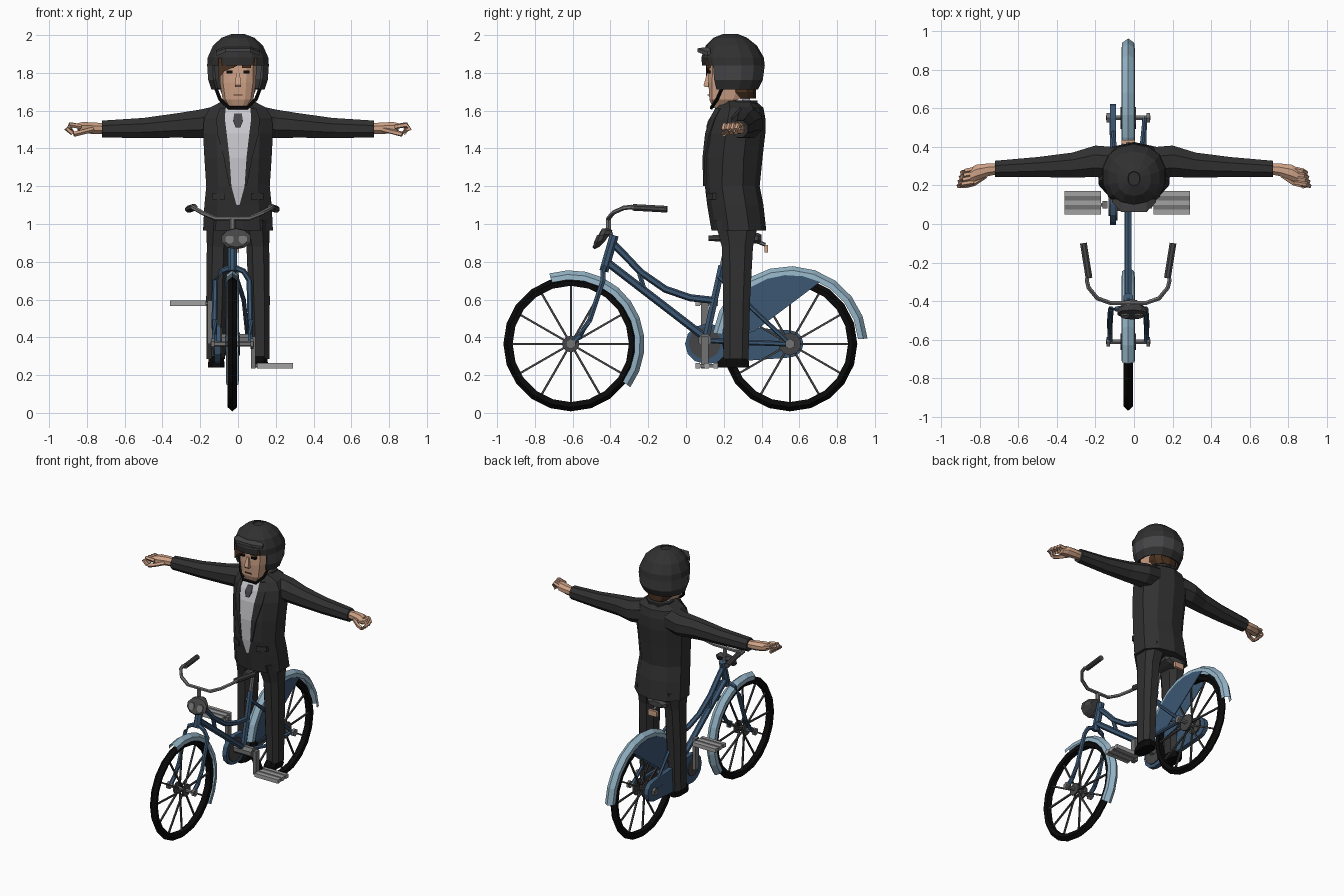
import bpy, bmesh, math
from mathutils import Vector as V

if "Cube" in bpy.data.objects:
    bpy.data.objects.remove(bpy.data.objects["Cube"])

COL = dict(suit=(.03, .03, .03), black=(.003, .003, .003), frame_blue=(.045, .095, .17),
           pale_blue=(.30, .46, .57), metal=(.17, .17, .17), dark_grey=(.06, .06, .063),
           shirt=(.58, .58, .61), skin=(.62, .36, .24), hair=(.07, .032, .015), pedal_grey=(.36, .36, .36))
MAT = {}
for k, c in COL.items():
    MAT[k] = bpy.data.materials.new(k)
    MAT[k].diffuse_color = (*c, 1)
BX = -.03  # bicycle centre line


def make(name, verts, faces, mat, rule=None, mat2=None):
    """Mesh object; faces whose centre passes the rule take the second colour."""
    bm = bmesh.new()
    vs = [bm.verts.new(v) for v in verts]
    for f in faces:
        bm.faces.new([vs[i] for i in f])
    bmesh.ops.recalc_face_normals(bm, faces=bm.faces)
    if rule:
        for f in bm.faces:
            f.material_index = int(rule(f.calc_center_median()))
    me = bpy.data.meshes.new(name)
    bm.to_mesh(me)
    bm.free()
    me.materials.append(MAT[mat])
    if mat2:
        me.materials.append(MAT[mat2])
    ob = bpy.data.objects.new(name, me)
    bpy.context.collection.objects.link(ob)
    return ob


def loft(name, rings, mat, caps=True, wrap=True, loop=False, drop=None, **kw):
    n, m = len(rings[0]), len(rings)
    verts = [V(p) for r in rings for p in r]
    faces = []
    for i in range(m if loop else m - 1):
        for j in range(n if wrap else n - 1):
            a, b = i * n, (i + 1) % m * n
            k = (j + 1) % n
            faces.append((a + j, a + k, b + k, b + j))
    if drop:
        faces = [f for f in faces if not drop(sum((verts[i] for i in f), V()) / 4)]
    if caps and not loop:
        faces += [tuple(range(n)), tuple(range((m - 1) * n, m * n))]
    return make(name, verts, faces, mat, **kw)


def ring(c, u, v, n=8, p=1.0):
    """Super-ellipse ring around c, spanned by u and v."""
    c, u, v = V(c), V(u), V(v)
    out = []
    for i in range(n):
        a = 2 * math.pi * (i + .5) / n
        ca, sa = math.cos(a), math.sin(a)
        out.append(c + u * math.copysign(abs(ca) ** p, ca) + v * math.copysign(abs(sa) ** p, sa))
    return out


def tube(name, pts, r, mat, n=6):
    pts = [V(p) for p in pts]
    rings = []
    for i, p in enumerate(pts):
        d = (pts[min(i + 1, len(pts) - 1)] - pts[max(i - 1, 0)]).normalized()
        u = d.cross(V((0, 0, 1)) if abs(d.z) < .9 else V((1, 0, 0))).normalized()
        rings.append(ring(p, u * r, d.cross(u) * r, n))
    return loft(name, rings, mat)


def box(name, x, y, z, mat):
    return loft(name, [[(x[0], y[0], k), (x[1], y[0], k), (x[1], y[1], k), (x[0], y[1], k)] for k in z], mat)


def plate(name, x0, x1, yz, mat):
    """Side-on outline given thickness across x."""
    return loft(name, [[(x, *p) for p in yz] for x in (x0, x1)], mat)


def disc(name, x0, x1, y, z, r, mat, n=14):
    return loft(name, [ring((x, y, z), (0, r, 0), (0, 0, r), n) for x in (x0, x1)], mat)


def sweep(name, y, prof, a0, a1, n, mat, full=False):
    """Revolve (x, radius) profile about a wheel axle."""
    rings = []
    for i in range(n if full else n + 1):
        a = math.radians(a0 + (a1 - a0) * i / n)
        rings.append([(BX + x, y + r * math.cos(a), .365 + r * math.sin(a)) for x, r in prof])
    return loft(name, rings, mat, caps=False, wrap=full, loop=full)


# ---- wheels
for tag, y in (("front", -.61), ("rear", .55)):
    sweep(tag + "_tyre", y, [(0, .357), (.025, .335), (.02, .308), (-.02, .308), (-.025, .335)],
          0, 360, 20, "black", True)
    for i in range(12):
        a = math.pi * i / 6
        s = .016 * (-1) ** i
        d = V((0, math.cos(a), math.sin(a)))
        c = V((BX, y, .365))
        tube(tag + "_spoke", [c + d * .02 + V((s, 0, 0)), c + d * .315], .0075, "dark_grey", 4)
    tube(tag + "_axle", [(BX - .115, y, .365), (BX + .115, y, .365)], .014, "metal")
    for s in (-1, 1):
        disc(tag + "_flange", BX + s * .03, BX + s * .04, y, .365, .045 if y < 0 else .06, "dark_grey", 10)
        disc(tag + "_nut", BX + s * .095, BX + s * .112, y, .365, .028, "metal", 6)

# ---- mudguards and skirt guards
for tag, y, top, a0, a1 in (("front", -.61, .39, -36, 107), ("rear", .55, .412, 4, 172)):
    sweep(tag + "_mudguard", y, [(-.034, top - .05), (-.031, top - .022), (0, top), (.031, top - .022),
          (.034, top - .05)], a0, a1, 10, "pale_blue")
arc = [(.55 + .365 * math.cos(math.radians(a)), .365 + .365 * math.sin(math.radians(a))) for a in range(64, 171, 15)]
for s in (-1, 1):
    plate("skirt_guard", BX + s * .031, BX + s * .036, arc + [(.21, .40), (.36, .43)], "frame_blue")

# ---- frame
tube("head_tube", [(BX, -.38, .94), (BX, -.435, .75)], .026, "frame_blue", 8)
tube("upper_tube", [(BX, -.39, .90), (BX, -.32, .83), (BX, -.24, .745), (BX, -.11, .655), (BX, .02, .61), (BX, .15, .595)],
     .019, "frame_blue")
tube("down_tube", [(BX, -.42, .80), (BX, .1, .40)], .021, "frame_blue")
tube("tube_bridge", [(BX, -.25, .75), (BX, -.22, .65)], .014, "frame_blue")
tube("seat_tube", [(BX, .1, .37), (BX, .19, .78)], .021, "frame_blue")
tube("seat_post", [(BX, .19, .77), (BX, .22, .91)], .015, "metal")
disc("bottom_bracket", BX - .09, BX + .09, .1, .385, .036, "metal", 8)
for s in (-1, 1):
    tube("fork_blade", [(BX, -.43, .775), (BX + s * .06, -.44, .75), (BX + s * .09, -.44, .70), (BX + s * .095, -.51, .49),
         (BX + s * .095, -.56, .41), (BX + s * .095, -.61, .365)], .015, "frame_blue")
    tube("chain_stay", [(BX + s * .02, .1, .385), (BX + s * .08, .25, .375), (BX + s * .085, .55, .365)], .014, "frame_blue")
    tube("seat_stay", [(BX + s * .02, .175, .72), (BX + s * .06, .3, .6), (BX + s * .085, .55, .365)], .012, "frame_blue")

# ---- chain case, cranks and pedals
case = [(cy + r * math.cos(math.radians(a)), .365 + r * math.sin(math.radians(a)))
        for cy, r, rng in ((.10, .105, range(90, 271, 30)), (.55, .072, range(-90, 91, 30))) for a in rng]
plate("chain_case", -.125, -.092, case, "frame_blue")
disc("chain_case_cap", -.131, -.124, .1, .37, .06, "dark_grey")
disc("chain_ring", -.092, -.085, .1, .37, .085, "dark_grey")
for s, x0, z, xa in ((1, .10, .25, .08), (-1, -.36, .58, -.15)):
    box("crank_arm", (xa - .012, xa + .012), (.08, .12), sorted((z - s * .015, .385 + s * .02)), "metal")
    tube("pedal_spindle", [(xa, .1, z), (x0 + .095, .1, z)], .011, "metal")
    for i in range(5):
        h = .014 if i % 2 == 0 else .010
        y = .05 + i * .024
        box("pedal_bar", (x0, x0 + .19), (y, y + .024), (z - h, z + h), "pedal_grey" if i % 2 == 0 else "metal")

# ---- saddle and rear reflector
loft("saddle", [ring((BX, y, .925), (w, 0, 0), (0, 0, h), 8) for y, w, h in
     ((.12, .02, .015), (.2, .03, .022), (.3, .075, .028), (.38, .085, .03), (.4, .06, .02))], "dark_grey")
tube("reflector_bracket", [(BX, .37, .91), (BX, .42, .89)], .01, "metal")
box("reflector", (BX - .035, BX + .035), (.415, .435), (.85, .89), "skin")

# ---- handlebar and headlamp
tube("stem", [(BX, -.385, .92), (BX, -.41, .97), (BX, -.41, 1.03)], .016, "metal")
for s in (-1, 1):
    path = [(0, -.41, 1.03), (.09, -.41, 1.03), (.16, -.385, 1.06), (.205, -.33, 1.085), (.215, -.29, 1.09), (.205, -.26, 1.085)]
    tube("handlebar", [(BX + s * x, y, z) for x, y, z in path], .012, "metal")
    tube("grip", [(BX + s * .203, -.28, 1.088), (BX + s * .232, -.1, 1.078)], .019, "dark_grey", 8)
loft("headlamp", [ring((-.01, y, .925 + (y + .45) * .3), (w, 0, 0), (0, .02, h), 10) for y, w, h in
     ((-.475, .06, .04), (-.465, .08, .055), (-.44, .075, .05), (-.41, .04, .03))], "dark_grey")
for x in (-.045, .025):
    loft("lamp_lens", [ring((x, y, .92), (.024, 0, 0), (0, .01, .024), 8) for y in (-.48, -.468)], "metal")

# ---- jacket: rows of (height, half width, front, back, shirt half width)
ROWS = [(.965, .185, .135, .425, .03), (1.10, .178, .112, .41, .008), (1.20, .168, .10, .39, .035),
        (1.35, .178, .096, .405, .045), (1.48, .185, .11, .42, .06), (1.56, .18, .135, .42, .07),
        (1.615, .15, .165, .41, .065), (1.65, .085, .195, .37, .05)]
rings = []
for z, w, f, b, s in ROWS:
    m = (f + b) / 2
    h = [(s, f), (.62 * w, f + .025), (w, m - .055), (w, m + .055), (.62 * w, b - .025)]
    rings.append([(0, f, z)] + [(x, y, z) for x, y in h] + [(0, b, z)] + [(-x, y, z) for x, y in reversed(h)])
loft("jacket", rings, "suit", rule=lambda c: abs(c.x) < .01 and 0 or (abs(c.x) < .036 and c.y < .19 and c.z > 1.12 and c.z < 1.64),
     mat2="shirt")
# shirt panel fills the jacket opening
loft("shirt_front", [[(x, f - .004, z) for x in (-s, 0, s)] for z, w, f, b, s in ROWS[1:]], "shirt", caps=False, wrap=False)
for d in (-1, 1):
    lap = []
    for (z, w, f, b, s), wid in zip(ROWS[2:7], (.012, .03, .05, .045, .03)):
        slope = .025 / (.62 * w - s)
        lap.append([(d * s, f - .009, z), (d * (s + wid), f + wid * slope - .009, z), (d * (s + wid), f + .02, z), (d * s, f + .01, z)])
    loft("lapel", lap, "suit")
    # pocket flap
    loft("pocket_flap", [[(d * .07, .108, z), (d * .135, .14, z), (d * .135, .16, z), (d * .07, .13, z)] for z in (1.13, 1.165)], "suit")

    # arms
    loft("sleeve", [ring((d * x, y, z), (0, ry, 0), (0, 0, rz), 8) for x, y, z, ry, rz in
         ((.10, .315, 1.545, .09, .09), (.20, .325, 1.53, .088, .082), (.32, .305, 1.522, .07, .07),
          (.5, .295, 1.508, .056, .058), (.72, .285, 1.503, .046, .048))], "suit")
    # hands with half-curled fingers
    loft("hand", [ring((d * x, y, z), (0, ry, 0), (0, 0, rz), 8) for x, y, z, ry, rz in
         ((.71, .285, 1.505, .03, .03), (.76, .28, 1.507, .036, .033), (.82, .265, 1.51, .045, .032), (.85, .25, 1.51, .038, .026))], "skin")
    for i in range(4):
        y = .285 - i * .023
        tube("finger", [(d * .83, y, 1.515), (d * (.875 + .006 * i), y - .01, 1.525), (d * (.89 + .006 * i), y - .018, 1.505),
             (d * .875, y - .02, 1.48)], .013, "skin", 5)
    tube("thumb", [(d * .77, .25, 1.50), (d * .83, .21, 1.485), (d * .87, .20, 1.475)], .014, "skin", 5)

    # trousers and shoes
    loft("trouser_leg", [ring((d * x, y, z), (rx, 0, 0), (0, ry, 0), 8, .8) for z, x, y, rx, ry in
         ((1.02, .088, .27, .085, .125), (.88, .105, .272, .064, .088), (.6, .112, .268, .06, .076), (.285, .118, .265, .051, .07))], "suit")
    loft("shoe", [ring((d * .115, y, z), (w, 0, 0), (0, l, 0), 8, .7) for z, w, l, y in
         ((.24, .045, .09, .25), (.27, .045, .088, .25), (.325, .036, .05, .275))], "black")

# ---- collar, tie and neck
loft("neck", [ring((0, .265, z), (.062, 0, 0), (0, .065, 0), 8) for z in (1.56, 1.72)], "skin")
loft("shirt_collar", [ring((0, y, z), (r, 0, 0), (0, r, 0), 8) for y, z, r in ((.272, 1.61, .085), (.27, 1.665, .074))], "shirt")
loft("jacket_collar", [ring((0, y, z), (.098, 0, 0), (0, .085, 0), 8) for y, z in ((.295, 1.60), (.30, 1.655))], "suit")
loft("tie_knot", [[(-w, y, z), (w, y, z), (w, y + .03, z), (-w, y + .03, z)] for z, w, y in
     ((1.51, .012, .106), (1.545, .026, .116), (1.585, .02, .14))], "dark_grey")

# ---- head and face details
loft("head", [ring((0, (f + b) / 2, z), (w, 0, 0), (0, (b - f) / 2, 0), 12, .6) for z, w, f, b in
     ((1.615, .05, .14, .24), (1.66, .083, .122, .3), (1.75, .098, .116, .35), (1.87, .1, .12, .36))], "skin")
loft("nose", [[(-w, y, z), (w, y, z), (w, .14, z), (-w, .14, z)] for z, w, y in ((1.725, .017, .10), (1.735, .017, .093), (1.80, .009, .112))], "skin")
for d in (-1, 1):
    box("eye", sorted((d * .028, d * .062)), (.110, .13), (1.798, 1.813), "black")
    box("eyebrow", sorted((d * .022, d * .07)), (.108, .13), (1.825, 1.838), "hair")
box("mouth", (-.025, .025), (.115, .13), (1.68, 1.685), "hair")
loft("fringe", [[(x, .105, a), (x, .105, 1.88), (x, .18, 1.88), (x, .18, a)] for x, a in ((-.103, 1.77), (-.07, 1.81), (.02, 1.848), (.1, 1.84))], "hair")
loft("back_hair", [ring((0, .295, z), (w, 0, 0), (0, .075, 0), 10, .8) for z, w in ((1.665, .07), (1.70, .095), (1.78, .1))], "hair")

# ---- helmet with open face, grey band, peak and chin strap
shell = [ring((0, (f + b) / 2, z), (w, 0, 0), (0, (b - f) / 2, 0), 14, .9) for z, w, f, b in
         ((1.715, .138, .12, .375), (1.765, .155, .10, .40), (1.84, .16, .092, .41), (1.88, .157, .088, .405),
          (1.94, .13, .11, .37), (1.98, .085, .15, .32), (2.0, .03, .2, .27))]
helmet = loft("helmet", shell, "suit", caps=False, drop=lambda c: c.y < .165 and c.z < 1.855,
              rule=lambda c: 1.77 < c.z < 1.835, mat2="dark_grey")
solid = helmet.modifiers.new("thickness", "SOLIDIFY")
solid.thickness, solid.offset = .014, 0
make("helmet_crown", shell[-1], [tuple(range(14))], "suit")
loft("helmet_peak", [[(x, y, z), (x, .13, z + .01), (x, .13, z + .03), (x, y, z + .02)] for x, y, z in
     ((-.115, .115, 1.89), (-.065, .062, 1.91), (.065, .062, 1.91), (.115, .115, 1.89))], "dark_grey")
tube("chin_strap", [(-.125, .2, 1.74), (-.095, .165, 1.66), (-.05, .135, 1.615), (.05, .135, 1.615), (.095, .165, 1.66),
     (.125, .2, 1.74)], .01, "black", 5)

for m in bpy.data.materials:
    if m.users and not m.is_grease_pencil:
        m.use_nodes = True
        m.node_tree.nodes["Principled BSDF"].inputs["Base Color"].default_value = m.diffuse_color
